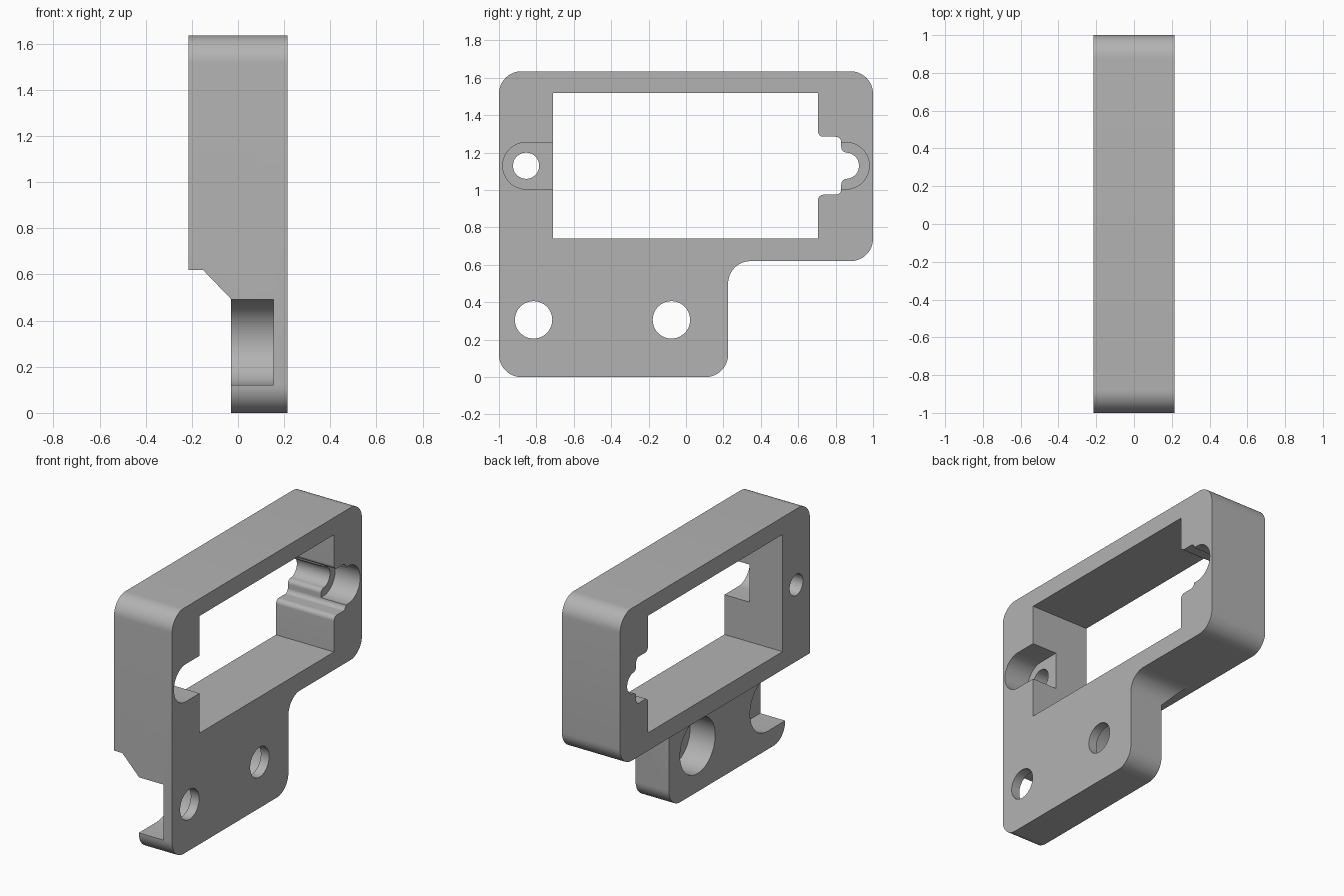
import bpy, bmesh, math
from mathutils import Vector

if "Cube" in bpy.data.objects:
    bpy.data.objects.remove(bpy.data.objects["Cube"], do_unlink=True)

HALF = 0.214          # half the body thickness
R = 0.12              # main corner radius
HOLE_Z, EAR_Z = 0.306, 1.13

grey = bpy.data.materials.new("matte grey")
grey.use_nodes = True
colour = (0.45, 0.45, 0.45, 1)
grey.diffuse_color = colour
grey.node_tree.nodes["Principled BSDF"].inputs["Base Color"].default_value = colour


def rounded(corners):
    """Replace each (u, v, radius) corner by a tangent arc."""
    out = []
    for i, (u, v, r) in enumerate(corners):
        p = Vector((u, v))
        if r == 0:
            out.append(p)
            continue
        a = (Vector(corners[i - 1][:2]) - p).normalized()
        b = (Vector(corners[(i + 1) % len(corners)][:2]) - p).normalized()
        centre = p + (a + b) * r          # all corners are square
        steps = 12
        for k in range(steps + 1):
            t = k / steps * math.pi / 2
            out.append(centre - b * r * math.cos(t) - a * r * math.sin(t))
    clean = []
    for p in out:
        if not clean or (p - clean[-1]).length > 1e-4:
            clean.append(p)
    if (clean[0] - clean[-1]).length < 1e-4:
        clean.pop()
    return clean


def prism(name, points, lo, hi, axis="x"):
    """Extrude a (y, z) profile along x, or an (x, z) profile along y."""
    place = (lambda p, d: (d, p[0], p[1])) if axis == "x" else (lambda p, d: (p[0], d, p[1]))
    bm = bmesh.new()
    face = bm.faces.new([bm.verts.new(place(p, lo)) for p in points])
    ext = bmesh.ops.extrude_face_region(bm, geom=[face])
    moved = [g for g in ext["geom"] if isinstance(g, bmesh.types.BMVert)]
    shift = (hi - lo, 0, 0) if axis == "x" else (0, hi - lo, 0)
    bmesh.ops.translate(bm, verts=moved, vec=shift)
    bmesh.ops.recalc_face_normals(bm, faces=bm.faces)
    mesh = bpy.data.meshes.new(name)
    bm.to_mesh(mesh)
    bm.free()
    ob = bpy.data.objects.new(name, mesh)
    bpy.context.collection.objects.link(ob)
    mesh.materials.append(grey)
    return ob


def circle(y, z, r, n=48):
    return [(y + r * math.cos(2 * math.pi * k / n), z + r * math.sin(2 * math.pi * k / n))
            for k in range(n)]


def slot(y_round, y_open, z, r):
    """U-shaped profile: round at y_round, square at y_open."""
    return rounded([(y_open, z - r, 0), (y_round, z - r, r), (y_round, z + r, r), (y_open, z + r, 0)])


# Body: upper frame with a lower mounting tab
body = prism("bracket_body", rounded([
    (-1, 0, R), (0.225, 0, R), (0.225, 0.62, R), (1, 0.62, R), (1, 1.635, R), (-1, 1.635, R)]),
    -HALF, HALF)

cutters = []


def cut(name, points, lo=-0.3, hi=0.3, axis="x"):
    cutters.append(prism(name, points, lo, hi, axis))


# Thin the tab, leaving a sloped shoulder under the frame
cut("tab_relief_cutter", [(-0.4, -0.2), (-0.031, -0.2), (-0.031, 0.494), (-0.152, 0.62), (-0.4, 0.62)],
    -1.2, 1.2, "y")

# Window with stepped cable notch at the back end
f, e = 0.03, 0.07
cut("window_cutter", rounded([
    (-0.71, 0.74, 0), (0.705, 0.74, 0), (0.705, 0.975, f), (0.83, 0.975, f),
    (0.83, EAR_Z - e, f), (0.925, EAR_Z - e, e), (0.925, EAR_Z + e, e), (0.83, EAR_Z + e, f),
    (0.83, 1.285, f), (0.705, 1.285, f), (0.705, 1.52, 0), (-0.71, 1.52, 0)]))

# Ear pockets on both window ends, and the front screw hole
for side, name in ((-1, "front"), (1, "back")):
    cut(name + "_ear_pocket_cutter", slot(side * 0.98, side * 0.6, EAR_Z, 0.125), 0.03, 0.3)
cut("ear_screw_hole_cutter", circle(-0.855, EAR_Z, 0.07))

# Mounting holes with counterbores; the front one runs out of the end
for y, name in ((-0.815, "front"), (-0.078, "back")):
    cut(name + "_mount_hole_cutter", circle(y, HOLE_Z, 0.1))
cut("front_counterbore_cutter", slot(-0.815 + 0.185, -1.1, HOLE_Z, 0.185), -0.1, 0.153)
cut("back_counterbore_cutter", circle(-0.078, HOLE_Z, 0.185), -0.1, 0.153)

# Apply the cuts and remove the cutters
bpy.context.view_layer.objects.active = body
body.select_set(True)
for c in cutters:
    c.hide_render = True
    mod = body.modifiers.new(c.name, "BOOLEAN")
    mod.operation, mod.solver, mod.object = "DIFFERENCE", "EXACT", c
    bpy.ops.object.modifier_apply(modifier=mod.name)
for c in cutters:
    bpy.data.objects.remove(c, do_unlink=True)

bpy.ops.object.select_all(action="DESELECT")
body.select_set(True)
bpy.ops.object.shade_smooth_by_angle(angle=math.radians(30))
